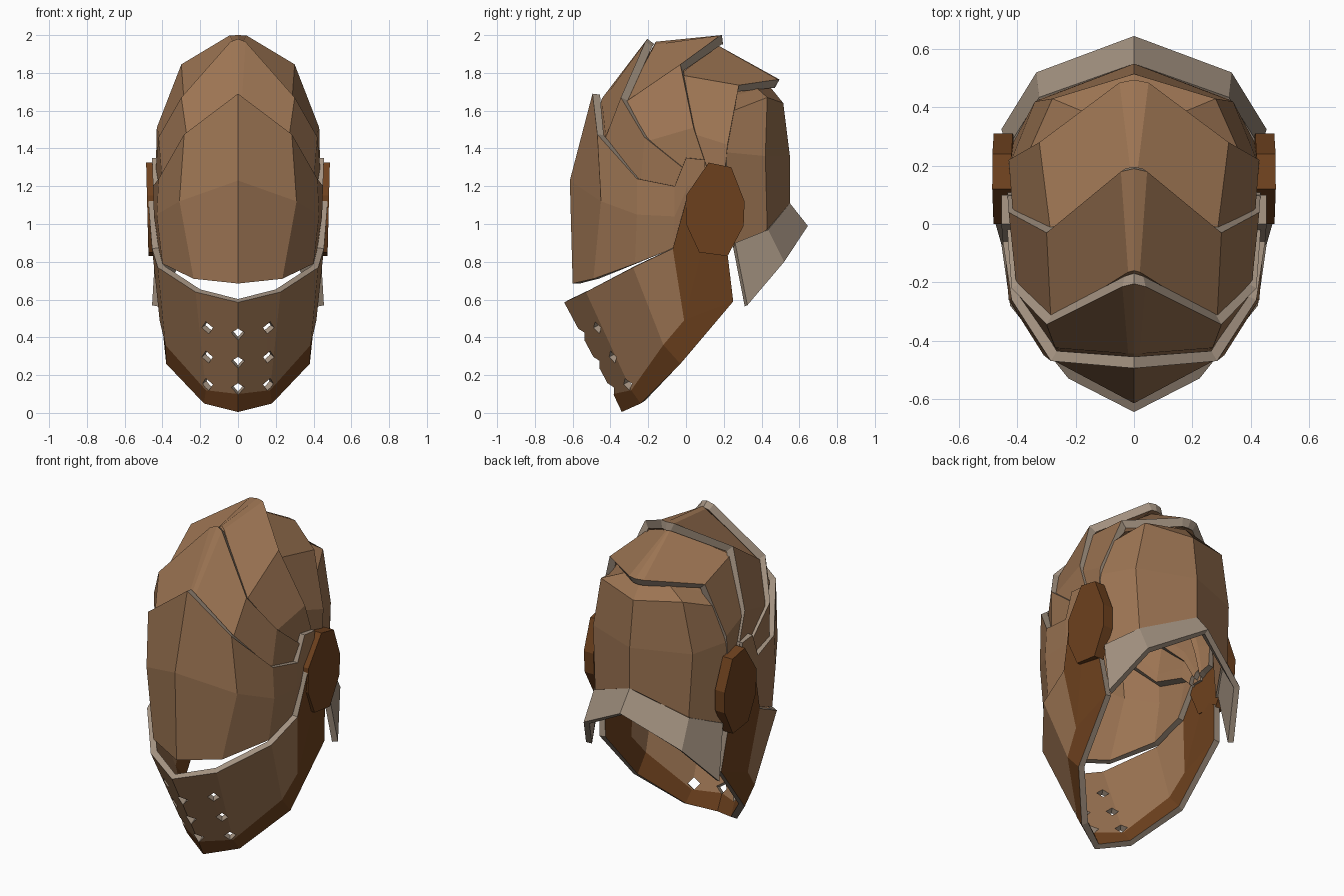
import bpy, bmesh
from mathutils import Vector


def material(name, rgb):
    m = bpy.data.materials.new(name)
    m.diffuse_color = (*rgb, 1)
    return m


TAN = material("tan plate", (0.33, 0.174, 0.085))
BROWN = material("dark brown", (0.155, 0.053, 0.013))
GREY = material("taupe edge", (0.37, 0.29, 0.22))
MATS = (TAN, BROWN, GREY)


def make_object(name, bm):
    me = bpy.data.meshes.new(name)
    bm.to_mesh(me)
    bm.free()
    ob = bpy.data.objects.new(name, me)
    bpy.context.collection.objects.link(ob)
    for m in MATS:
        me.materials.append(m)
    return ob


def plate(name, rows, thick=0.034, rule=lambda r, c: 0):
    """Armour plate from rows running from the centre line to the side, mirrored in x."""
    bm = bmesh.new()
    for s in (1, -1):
        grid = [[bm.verts.new((s * x, y, z)) for x, y, z in row] for row in rows]
        for r in range(len(rows) - 1):
            for c in range(len(rows[0]) - 1):
                f = bm.faces.new((grid[r][c], grid[r][c + 1],
                                  grid[r + 1][c + 1], grid[r + 1][c]))
                f.material_index = rule(r, c)
    bmesh.ops.remove_doubles(bm, verts=bm.verts, dist=0.0005)
    bmesh.ops.recalc_face_normals(bm, faces=bm.faces)
    bm.normal_update()
    centre = Vector((0, 0, 1))
    if sum(f.normal.dot(f.calc_center_median() - centre) for f in bm.faces) < 0:
        bmesh.ops.reverse_faces(bm, faces=bm.faces)
    ob = make_object(name, bm)
    mod = ob.modifiers.new("thickness", 'SOLIDIFY')
    mod.thickness = thick
    mod.offset = -1
    mod.material_offset_rim = 2     # taupe cut edges
    return ob


# Face plate with the side tabs that reach the hinges
plate("face_plate", [
    [(0, -.495, 1.69), (.285, -.47, 1.475), (.42, -.26, 1.24),
     (.45, -.06, 1.20), (.455, 0, 1.35), (.455, .10, 1.34)],
    [(0, -.615, 1.23), (.31, -.45, 1.12), (.43, -.26, 1.05),
     (.445, -.06, 1.04), (.45, .01, 1.2), (.45, .10, 1.2)],
    [(0, -.60, .685), (.235, -.49, .71), (.40, -.27, .79),
     (.42, -.07, .87), (.44, .02, 1.05), (.44, .10, 1.05)]],
    thick=.04)

# Overlapping crown plates, front to back, each tucked under the one before
# and fanning down to the hinge
plate("front_crown_plate", [
    [(0, -.205, 1.98), (.04, -.215, 1.965), (.30, -.345, 1.67),
     (.42, -.22, 1.46), (.435, -.02, 1.30), (.435, .07, 1.12)],
    [(0, -.445, 1.665), (.02, -.445, 1.65), (.27, -.425, 1.46),
     (.40, -.24, 1.21), (.42, -.03, 1.17), (.42, .04, 1.08)],
    [(0, -.495, 1.50), (.02, -.492, 1.49), (.26, -.43, 1.36),
     (.385, -.23, 1.15), (.41, -.03, 1.10), (.415, .03, 1.04)]], thick=.045)
plate("top_crown_plate", [
    [(0, .19, 2.0), (.045, .18, 1.998), (.30, -.03, 1.845),
     (.43, .04, 1.51), (.435, .11, 1.30), (.43, .15, 1.12)],
    [(0, -.16, 1.965), (.02, -.165, 1.95), (.285, -.33, 1.64),
     (.405, -.20, 1.44), (.42, -.01, 1.26), (.42, .09, 1.09)],
    [(0, -.235, 1.83), (.02, -.237, 1.82), (.26, -.33, 1.55),
     (.385, -.20, 1.37), (.41, -.01, 1.20), (.415, .07, 1.06)]], thick=.05)
plate("rear_crown_plate", [
    [(0, .495, 1.765), (.05, .485, 1.765), (.325, .28, 1.735),
     (.43, .22, 1.42), (.43, .20, 1.22), (.43, .19, 1.10)],
    [(0, .17, 1.945), (.01, .165, 1.945), (.285, -.035, 1.79),
     (.415, .03, 1.48), (.42, .10, 1.25), (.42, .13, 1.08)],
    [(0, .05, 1.92), (.01, .045, 1.92), (.26, -.07, 1.74),
     (.39, 0, 1.44), (.405, .08, 1.20), (.41, .11, 1.06)]], thick=.05)

# Back of the skull, running up under the rear crown plate
plate("back_shell", [
    [(0, .33, 1.77), (.15, .26, 1.75), (.28, .17, 1.68)],
    [(0, .45, 1.72), (.16, .38, 1.715), (.31, .25, 1.675)],
    [(0, .515, 1.64), (.28, .43, 1.67), (.36, .25, 1.60)],
    [(0, .55, 1.36), (.34, .42, 1.36), (.425, .21, 1.38)],
    [(0, .55, 1.11), (.32, .43, .97), (.43, .25, .88)]])

# Flared neck guard
plate("neck_guard", [
    [(0, .55, 1.11), (.325, .435, .97), (.435, .26, .90)],
    [(0, .645, .99), (.335, .52, .80), (.455, .325, .57)]],
    rule=lambda r, c: 2)

# Jaw guard: pale front, dark lower band and hinge arm
jaw = plate("jaw_guard", [
    [(0, -.645, .585), (.225, -.53, .64), (.425, -.28, .77),
     (.455, -.07, .87), (.475, 0, 1.12)],
    [(0, -.385, .10), (.17, -.29, .12), (.385, -.12, .36),
     (.415, -.01, .49), (.46, .10, .92)],
    [(0, -.34, .005), (.18, -.24, .05), (.38, -.03, .26),
     (.415, .25, .59), (.44, .22, .84)]],
    thick=.038, rule=lambda r, c: int(r == 1 or c == 3))

# Diamond breathing holes through the jaw
bm = bmesh.new()
for x, zs in ((0, (.415, .265, .125)), (.17, (.445, .29, .145)), (-.17, (.445, .29, .145))):
    for z in zs:
        y = -.645 + (.585 - z) * .53 + (.09 if x else 0)
        axis = Vector((x * 3.4, -.85, -.45)).normalized()
        turn = axis.to_track_quat('Z', 'Y').to_matrix().to_4x4()
        turn.translation = (x, y, z)
        bmesh.ops.create_cone(bm, cap_ends=True, segments=4, radius1=.035,
                              radius2=.035, depth=.16, matrix=turn)
for f in bm.faces:
    f.material_index = 2
cutter = make_object("hole_cutter", bm)
cutter.hide_render = True
cut = jaw.modifiers.new("holes", 'BOOLEAN')
cut.operation = 'DIFFERENCE'
cut.solver = 'EXACT'
cut.object = cutter
bpy.context.view_layer.objects.active = jaw
for m in [m.name for m in jaw.modifiers]:
    bpy.ops.object.modifier_apply(modifier=m)
bpy.data.objects.remove(cutter)

# Eight-sided hinge discs over the ears
OUTLINE = [(.12, 1.325), (.24, 1.30), (.31, 1.12), (.305, .99),
           (.22, .83), (.07, .85), (0, 1.0), (0, 1.15)]
for s, side in ((1, "right"), (-1, "left")):
    bm = bmesh.new()
    inner = [bm.verts.new((s * (.415 + (z - 1.07) * .02), y, z)) for y, z in OUTLINE]
    outer = [bm.verts.new((s * (.48 + (z - 1.07) * .025), y, z)) for y, z in OUTLINE]
    bm.faces.new(inner)
    bm.faces.new(outer)
    for i in range(8):
        j = (i + 1) % 8
        bm.faces.new((inner[i], inner[j], outer[j], outer[i]))
    bmesh.ops.recalc_face_normals(bm, faces=bm.faces)
    for f in bm.faces:
        f.material_index = 1
    make_object(side + "_hinge_disc", bm)
